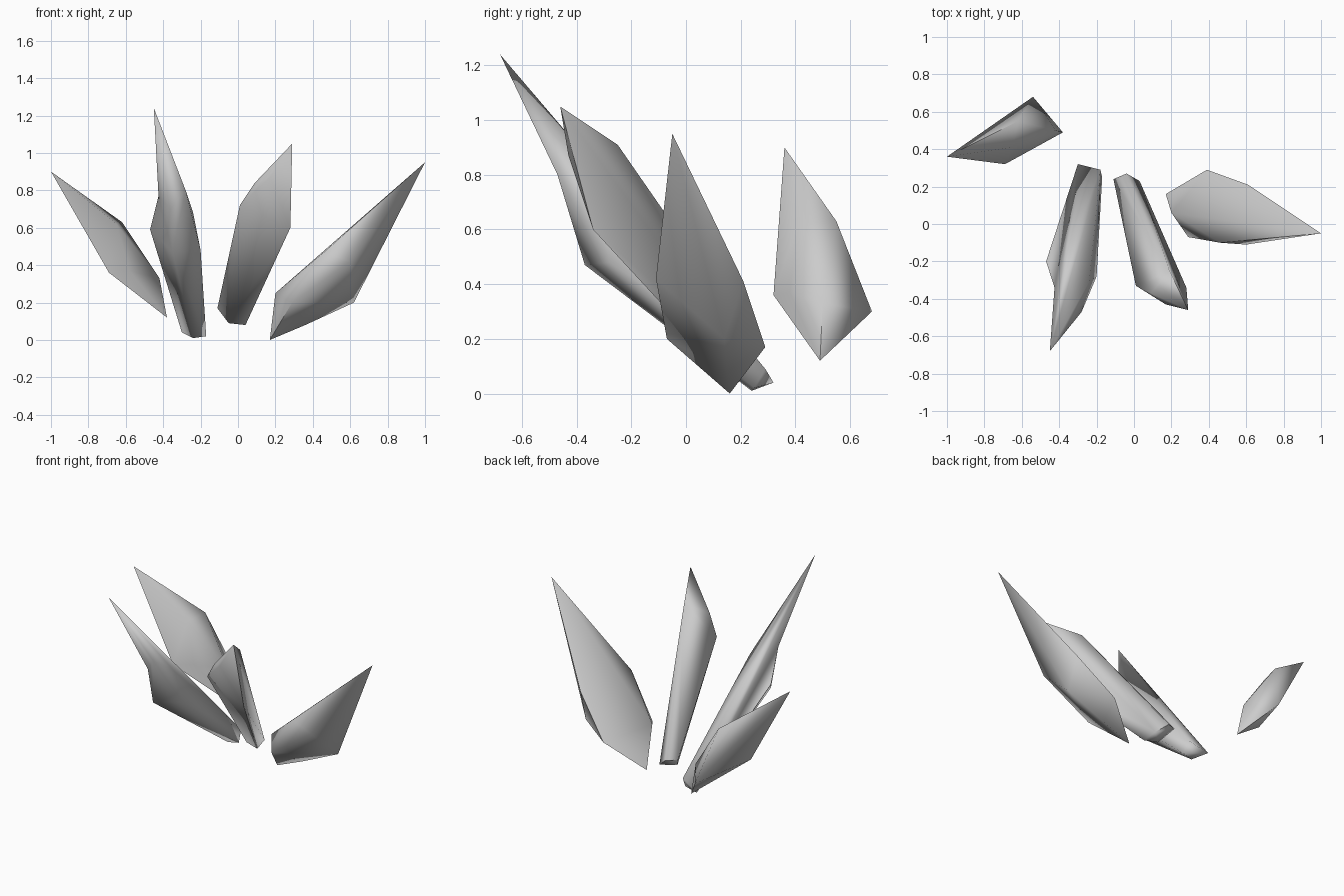
import bpy
import bmesh
import math
from mathutils import Vector
from mathutils.geometry import intersect_point_line

if "Cube" in bpy.data.objects:
    bpy.data.objects.remove(bpy.data.objects["Cube"], do_unlink=True)

# One plain grey for every crystal
stone = bpy.data.materials.new("stone_grey")
stone.use_nodes = True
colour = (0.6, 0.6, 0.6, 1)
stone.diffuse_color = colour
stone.node_tree.nodes["Principled BSDF"].inputs["Base Color"].default_value = colour


def press_dent(bm, point):
    """Split the edge nearest to the point and pull its middle onto it."""
    point = Vector(point)

    def distance(edge):
        start, end = (v.co for v in edge.verts)
        foot, along = intersect_point_line(point, start, end)
        return (point - start.lerp(end, min(max(along, 0), 1))).length

    edge = min(bm.edges, key=distance)
    corner = bmesh.utils.edge_split(edge, edge.verts[0], 0.5)[1]
    # Join the new corner to the far corner of each neighbouring face
    for face in list(corner.link_faces):
        near = {corner} | {e.other_vert(corner) for e in corner.link_edges}
        far = next(v for v in face.verts if v not in near)
        bmesh.utils.face_split(face, corner, far)
    corner.co = point


def make_shard(name, tip, shoulder, base, dents=()):
    """Wrap a faceted crystal round its tip, shoulder ring and base ring."""
    bm = bmesh.new()
    for point in [tip] + shoulder + base:
        bm.verts.new(point)
    bmesh.ops.convex_hull(bm, input=bm.verts[:])
    # Drop any corner that ended up inside the crystal
    loose = [v for v in bm.verts if not v.link_faces]
    bmesh.ops.delete(bm, geom=loose, context="VERTS")
    bmesh.ops.triangulate(bm, faces=bm.faces[:])
    for point in dents:
        press_dent(bm, point)
    bmesh.ops.recalc_face_normals(bm, faces=bm.faces[:])
    mesh = bpy.data.meshes.new(name)
    bm.to_mesh(mesh)
    bm.free()
    mesh.materials.append(stone)
    shard = bpy.data.objects.new(name, mesh)
    bpy.context.collection.objects.link(shard)
    # Soft facets with the hard corners kept
    bpy.ops.object.select_all(action="DESELECT")
    shard.select_set(True)
    bpy.context.view_layer.objects.active = shard
    bpy.ops.object.shade_smooth_by_angle(angle=math.radians(80))


# Short shard standing apart at the back right
make_shard(
    "back_right_shard",
    tip=(-1, .36, .9),
    shoulder=[(-.62, .55, .63), (-.65, .41, .62), (-.69, .32, .36), (-.54, .68, .3)],
    base=[(-.42, .5, .33), (-.58, .38, .37), (-.38, .49, .12)],
)

# Tall shard leaning to the front, with a narrow spike at its tip
make_shard(
    "tall_front_shard",
    tip=(-.45, -.68, 1.24),
    shoulder=[(-.28, -.47, .8), (-.24, -.31, .68), (-.2, -.28, .48),
              (-.35, -.37, .47), (-.47, -.2, .59), (-.33, -.1, .56)],
    base=[(-.3, .32, .04), (-.18, .29, .09), (-.17, .25, .02), (-.24, .24, .01)],
    dents=[(-.425, -.34, .77), (-.36, -.41, .7)],
)

# Blunt shard in the middle
make_shard(
    "middle_shard",
    tip=(.29, -.46, 1.05),
    shoulder=[(.19, -.25, .91), (.28, -.34, .6), (.17, -.43, .87),
              (.09, -.37, .84), (.01, -.33, .72)],
    base=[(-.11, .24, .17), (-.04, .27, .16), (.03, .23, .1),
          (.04, .14, .08), (-.05, .16, .09)],
)

# Broad shard leaning out to the left
make_shard(
    "broad_left_shard",
    tip=(1, -.05, .95),
    shoulder=[(.46, -.1, .47), (.6, -.11, .42), (.61, .21, .41), (.62, .14, .2)],
    base=[(.2, .06, .25), (.29, -.07, .2), (.39, .29, .17),
          (.36, .15, .08), (.17, .16, 0)],
)
